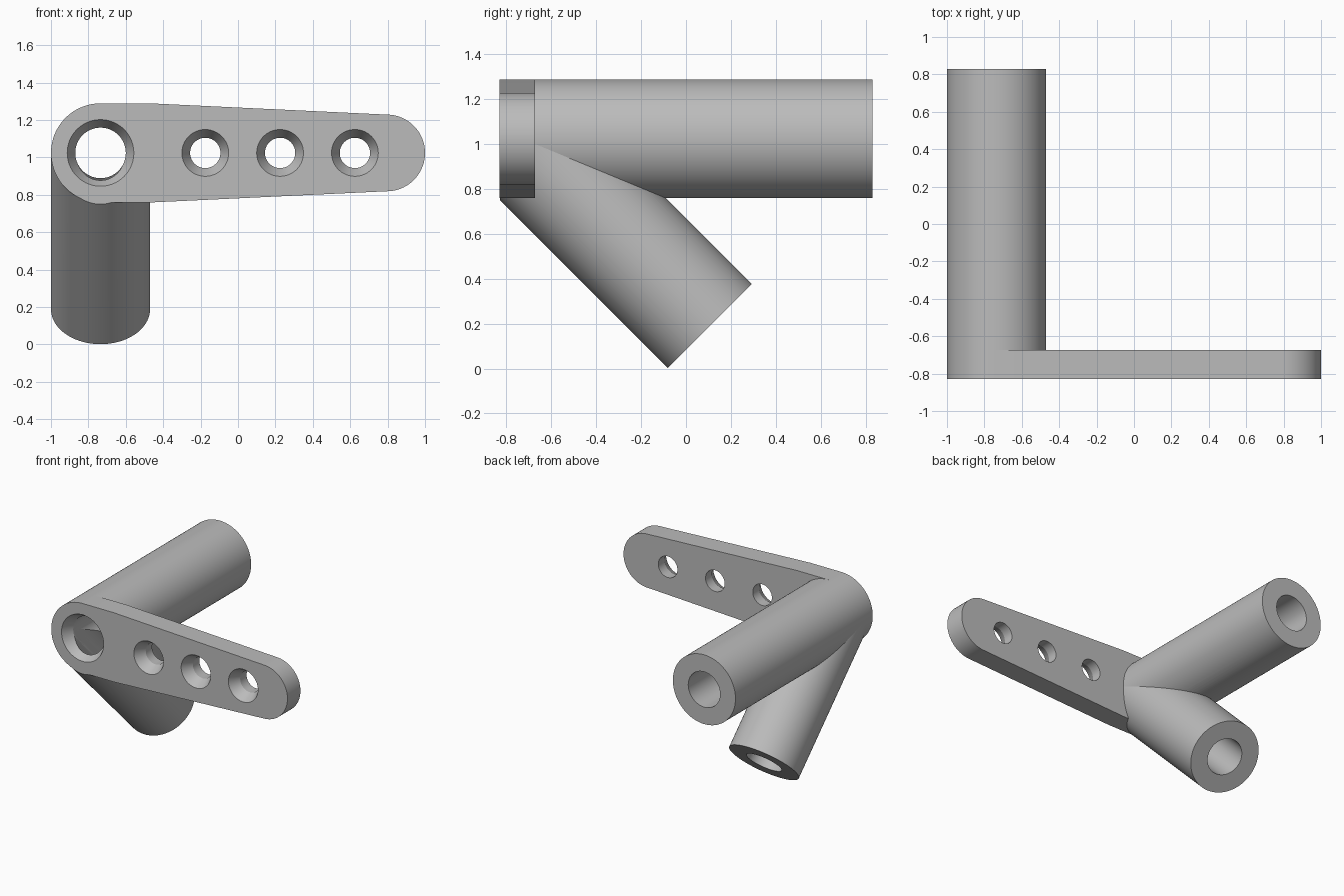
import bpy, bmesh, math
from mathutils import Vector

cube = bpy.data.objects.get("Cube")
if cube:
    bpy.data.objects.remove(cube, do_unlink=True)

grey = bpy.data.materials.new("light grey")
grey.use_nodes = True
grey.diffuse_color = (0.5, 0.5, 0.5, 1)
grey.node_tree.nodes["Principled BSDF"].inputs["Base Color"].default_value = grey.diffuse_color

FRONT, PLATE_BACK, BACK = -0.83, -0.673, 0.83
HUB_X, AXIS_Z, RADIUS, BORE = -0.735, 1.024, 0.265, 0.135
SLANT = Vector((0, 1, -1)).normalized()
JOINT = Vector((HUB_X, -0.729, AXIS_Z))
SLANT_LENGTH = 1.181


def finish(bm, name):
    bmesh.ops.recalc_face_normals(bm, faces=bm.faces)
    mesh = bpy.data.meshes.new(name)
    bm.to_mesh(mesh)
    bm.free()
    mesh.materials.append(grey)
    obj = bpy.data.objects.new(name, mesh)
    bpy.context.collection.objects.link(obj)
    return obj


def lathe(name, origin, axis, profile, sides=96, clip=None):
    """Solid of revolution; profile holds (distance along axis, radius)."""
    bm = bmesh.new()
    u = Vector((1, 0, 0))
    v = axis.cross(u)
    rings = []
    for t, r in profile:
        angles = [2 * math.pi * i / sides for i in range(sides)]
        rings.append([bm.verts.new(origin + axis * t + (u * math.cos(a) + v * math.sin(a)) * r)
                      for a in angles])
    for a, b in zip(rings, rings[1:]):
        for i in range(sides):
            j = (i + 1) % sides
            bm.faces.new((a[i], a[j], b[j], b[i]))
    bm.faces.new(rings[0])
    bm.faces.new(rings[-1])
    if clip is not None:
        geom = bm.verts[:] + bm.edges[:] + bm.faces[:]
        cut = bmesh.ops.bisect_plane(bm, geom=geom, plane_co=(0, clip, 0),
                                     plane_no=(0, 1, 0), clear_inner=True)
        edges = [e for e in cut["geom_cut"] if isinstance(e, bmesh.types.BMEdge)]
        bmesh.ops.edgeloop_fill(bm, edges=edges)
    return finish(bm, name)


def arc(cx, r, start, end, steps=48):
    for i in range(steps + 1):
        a = math.radians(start + (end - start) * i / steps)
        yield cx + r * math.cos(a), AXIS_Z + r * math.sin(a)


# Tapered plate with a large and a small rounded end
outline = list(arc(HUB_X, RADIUS, 90, 270))
outline += [(-0.47, AXIS_Z - RADIUS)]
outline += list(arc(0.795, 0.205, -90, 90))
outline += [(-0.47, AXIS_Z + RADIUS)]
bm = bmesh.new()
face = bm.faces.new([bm.verts.new((x, FRONT, z)) for x, z in outline])
ext = bmesh.ops.extrude_face_region(bm, geom=[face], use_keep_orig=True)
bmesh.ops.translate(bm, vec=(0, PLATE_BACK - FRONT, 0),
                    verts=[g for g in ext["geom"] if isinstance(g, bmesh.types.BMVert)])
plate = finish(bm, "mounting_plate")

# Straight and slanted tubes
Y = Vector((0, 1, 0))
hub = Vector((HUB_X, 0, AXIS_Z))
straight = lathe("straight_tube", hub, Y, [(PLATE_BACK, RADIUS), (BACK, RADIUS)])
slanted = lathe("slanted_tube", JOINT, SLANT, [(0, RADIUS), (SLANT_LENGTH, RADIUS)],
                clip=FRONT + 0.0005)


# Cutters: countersunk bores and the slanted bore
def countersunk(name, x, wide, narrow, end):
    depth = 0.08
    slope = (wide - narrow) / depth
    return lathe(name, Vector((x, 0, AXIS_Z)), Y,
                 [(FRONT - 0.02, wide + slope * 0.02), (FRONT + depth, narrow), (end, narrow)])


main_bore = countersunk("main_bore_cutter", HUB_X, 0.178, BORE, BACK + 0.1)
slant_bore = lathe("slanted_bore_cutter", JOINT, SLANT,
                   [(0.01, BORE - 0.001), (SLANT_LENGTH + 0.1, BORE - 0.001)])
screws = [countersunk("screw_hole_cutter", x, 0.125, 0.081, PLATE_BACK + 0.1)
          for x in (-0.175, 0.225, 0.625)]
cutters = [main_bore, slant_bore] + screws
for c in cutters:
    c.hide_render = True


def carve(obj, tools):
    bpy.ops.object.select_all(action="DESELECT")
    obj.select_set(True)
    bpy.context.view_layer.objects.active = obj
    for tool in tools:
        mod = obj.modifiers.new("bore", "BOOLEAN")
        mod.operation, mod.solver, mod.object = "DIFFERENCE", "EXACT", tool
        bpy.ops.object.modifier_apply(modifier=mod.name)
    bpy.ops.object.shade_smooth_by_angle(angle=math.radians(20))


carve(plate, cutters)
carve(straight, [main_bore, slant_bore])
carve(slanted, [main_bore, slant_bore])
for c in cutters:
    bpy.data.objects.remove(c, do_unlink=True)
